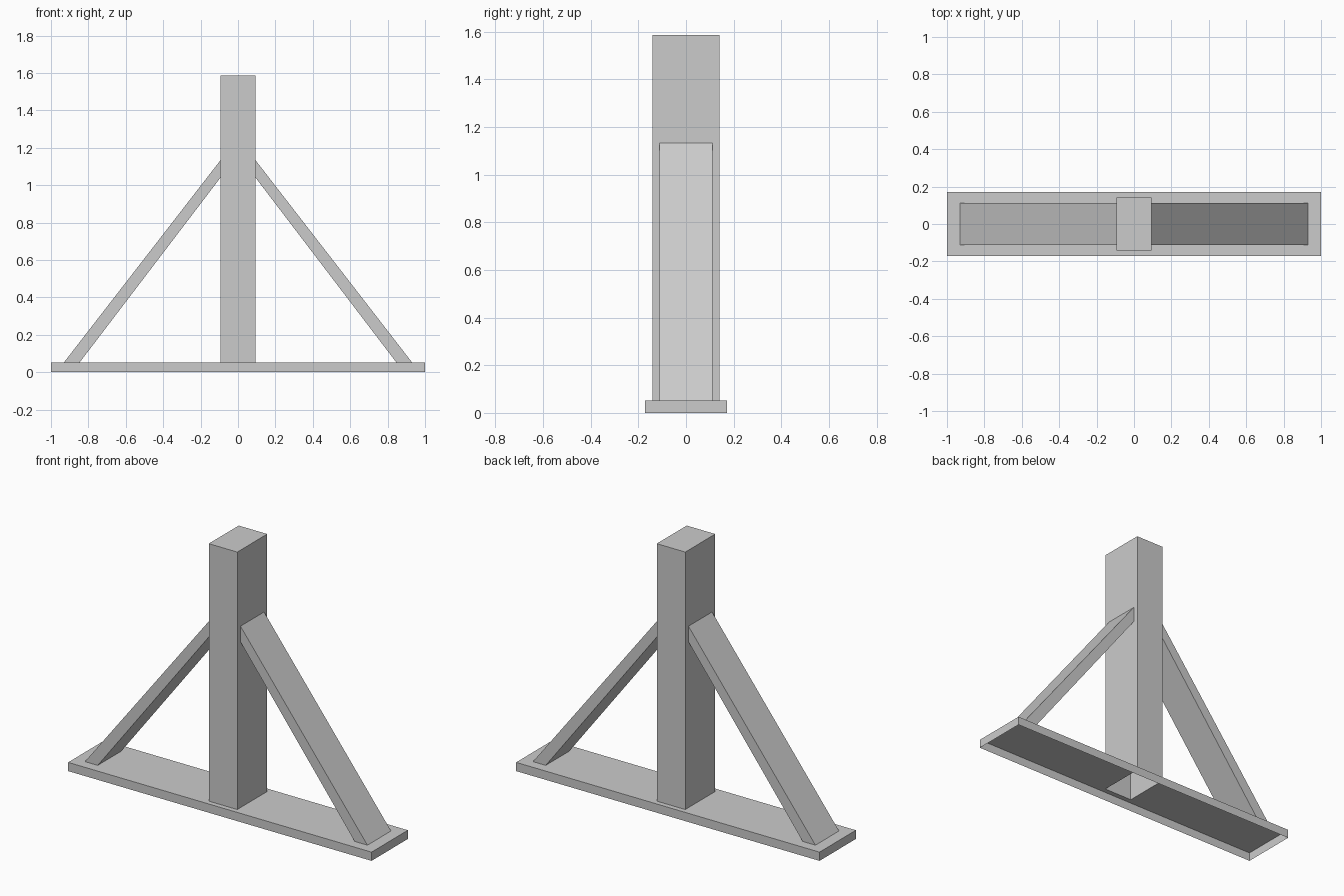
import bpy, bmesh

if "Cube" in bpy.data.objects:
    bpy.data.objects.remove(bpy.data.objects["Cube"])

BASE_X, BASE_Y, BASE_Z = 1.0, 0.171, 0.052
POST_X, POST_Y, POST_Z = 0.094, 0.141, 1.586
BRACE_Y = 0.111


def make_object(name, bm):
    mesh = bpy.data.meshes.new(name)
    bm.to_mesh(mesh)
    bm.free()
    obj = bpy.data.objects.new(name, mesh)
    bpy.context.collection.objects.link(obj)
    return obj


def ring_shell(name, rings, cap=False):
    """Join a series of four-point rings with quads, open at the start."""
    bm = bmesh.new()
    loops = [[bm.verts.new(p) for p in ring] for ring in rings]
    for a, b in zip(loops, loops[1:]):
        for i in range(4):
            j = (i + 1) % 4
            bm.faces.new((a[i], a[j], b[j], b[i]))
    if cap:
        bm.faces.new(loops[-1])
    return make_object(name, bm)


def rect(x, y, z):
    return [(-x, -y, z), (x, -y, z), (x, y, z), (-x, y, z)]


# base: hollow tray, open underneath, with an opening where the post stands
ring_shell("base", [rect(BASE_X, BASE_Y, 0), rect(BASE_X, BASE_Y, BASE_Z),
                    rect(POST_X, POST_Y, BASE_Z)])

# post: hollow upright with a closed top
ring_shell("post", [rect(POST_X, POST_Y, BASE_Z), rect(POST_X, POST_Y, POST_Z)],
           cap=True)

# braces: slanted plank whose ends meet the base and post, mirrored across x
foot_in, foot_out, low, high = 0.847, 0.931, 1.04, 1.133
foot = [(foot_in, -BRACE_Y, BASE_Z), (foot_out, -BRACE_Y, BASE_Z),
        (foot_out, BRACE_Y, BASE_Z), (foot_in, BRACE_Y, BASE_Z)]
head = [(POST_X, -BRACE_Y, low), (POST_X, -BRACE_Y, high),
        (POST_X, BRACE_Y, high), (POST_X, BRACE_Y, low)]
braces = ring_shell("side_braces", [foot, head])
braces.modifiers.new("mirror", 'MIRROR').use_mirror_merge = False
